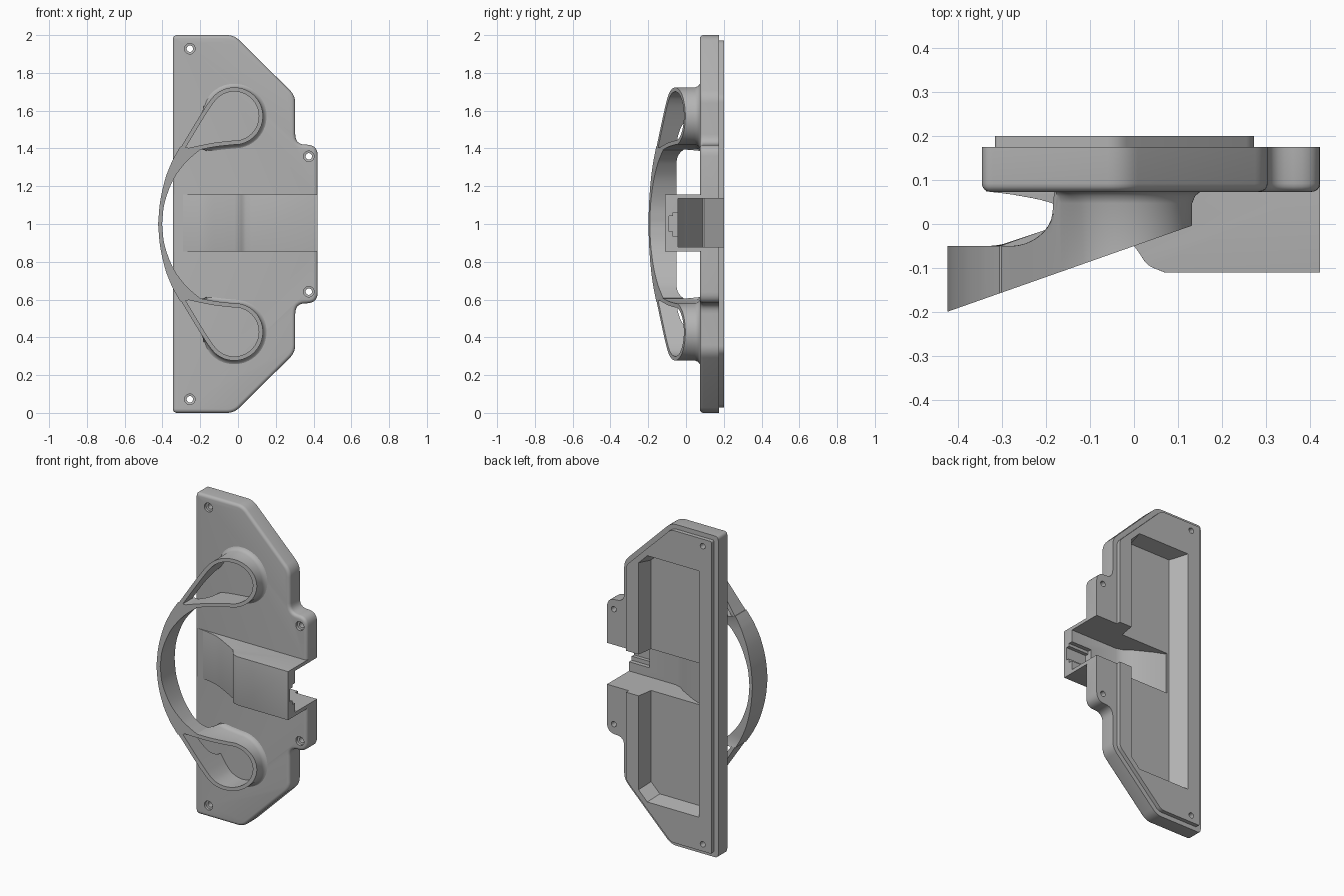
import bpy, bmesh, math
from mathutils import Vector

cube = bpy.data.objects.get("Cube")
if cube:
    bpy.data.objects.remove(cube, do_unlink=True)

grey = bpy.data.materials.new("plain grey")
grey.use_nodes = True
COLOR = (0.45, 0.45, 0.45, 1)
grey.diffuse_color = COLOR
grey.node_tree.nodes["Principled BSDF"].inputs["Base Color"].default_value = COLOR


def loft(name, rings, bevel=None, width=0.02):
    """Skin a list of equal rings; optionally round edges picked by a rule."""
    bm = bmesh.new()
    vs = [[bm.verts.new(p) for p in ring] for ring in rings]
    n = len(vs[0])
    for a, b in zip(vs, vs[1:]):
        for i in range(n):
            j = (i + 1) % n
            bm.faces.new((a[i], a[j], b[j], b[i]))
    bm.faces.new(vs[0])
    bm.faces.new(vs[-1][::-1])
    bmesh.ops.recalc_face_normals(bm, faces=bm.faces)
    if bevel:
        edges = [e for e in bm.edges if bevel(e.verts[0].co, e.verts[1].co)]
        bmesh.ops.bevel(bm, geom=edges, offset=width, segments=4, profile=0.5,
                        affect='EDGES', clamp_overlap=True)
        bmesh.ops.recalc_face_normals(bm, faces=bm.faces)
    me = bpy.data.meshes.new(name)
    bm.to_mesh(me)
    bm.free()
    me.materials.append(grey)
    ob = bpy.data.objects.new(name, me)
    bpy.context.scene.collection.objects.link(ob)
    return ob


def prism_y(name, outline, y0, y1, **kw):
    return loft(name, [[(x, y, z) for x, z in outline] for y in (y0, y1)], **kw)


def prism_z(name, outline, z0, z1, **kw):
    return loft(name, [[(x, y, z) for x, y in outline] for z in (z0, z1)], **kw)


def mirrored(half):
    """Close an upper half outline about the middle height."""
    return half + [(p[0], 2 - p[1], *p[2:]) for p in reversed(half)]


def rounded(points, steps=6):
    """Round each corner (x, z, cut distance) of a polygon."""
    out = []
    for i, (x, z, cut) in enumerate(points):
        p = Vector((x, z))
        if not cut:
            out.append((x, z))
            continue
        a = p + (Vector(points[i - 1][:2]) - p).normalized() * cut
        b = p + (Vector(points[(i + 1) % len(points)][:2]) - p).normalized() * cut
        for k in range(steps + 1):
            t = k / steps
            out.append(tuple(a * (1 - t) ** 2 + p * 2 * t * (1 - t) + b * t * t))
    return out


def smooth_path(points, sub=5):
    """Pass a Catmull-Rom curve through the points."""
    v = [Vector(p) for p in points]
    v = [v[0] * 2 - v[1]] + v + [v[-1] * 2 - v[-2]]
    out = []
    for a, b, c, d in zip(v, v[1:], v[2:], v[3:]):
        for k in range(sub):
            t = k / sub
            out.append((b * 2 + (c - a) * t + (a * 2 - b * 5 + c * 4 - d) * t * t
                        + (b * 3 - a - c * 3 + d) * t ** 3) / 2)
    return out + [v[-2]]


def boolean(target, tool, operation):
    m = target.modifiers.new("cut", 'BOOLEAN')
    m.operation, m.object, m.solver = operation, tool, 'EXACT'
    bpy.context.view_layer.update()
    done = bpy.data.meshes.new_from_object(
        target.evaluated_get(bpy.context.evaluated_depsgraph_get()))
    target.modifiers.clear()
    target.data = done
    bpy.data.objects.remove(tool, do_unlink=True)


def finish(ob):
    ob.data.shade_smooth()
    ob.data.set_sharp_from_angle(angle=math.radians(32))


# Mounting plate with a rounded front edge
FRONT, BACK = 0.073, 0.175
outline = rounded(mirrored([(-0.345, 2, 0.025), (-0.02, 2, 0.04), (0.303, 1.68, 0.04),
                            (0.303, 1.42, 0.055), (0.422, 1.42, 0.06)]))
plate = prism_y("mounting_plate", outline, FRONT, BACK, width=0.02,
                bevel=lambda a, b: max(a.y, b.y) < FRONT + 0.001)

# Stepped lip on the back
lip = rounded(mirrored([(-0.315, 1.972, 0.01), (-0.035, 1.972, 0.025), (0.272, 1.67, 0.025)]))
boolean(plate, prism_y("lip", lip, 0.15, 0.2), 'UNION')

# Ramped cover across the front
ramp = smooth_path([(-0.335, 0.074), (-0.26, 0.064), (-0.18, 0.045), (-0.09, 0.0),
                    (0.0, -0.05)])
corner = smooth_path([(0.012, -0.066), (0.032, -0.093), (0.07, -0.11)], 4)
cover = [tuple(p) for p in ramp + corner] + [(0.422, -0.11), (0.422, 0.12), (-0.335, 0.12)]


def cover_edge(a, b):
    same_side = abs(a.z - b.z) < 0.001
    end = min(a.x, b.x) > 0.42
    nose = end and max(a.y, b.y) < -0.1
    return nose or (same_side and not end and max(a.y, b.y) < 0.07)


boolean(plate, prism_z("cover", cover, 0.855, 1.157, bevel=cover_edge, width=0.016), 'UNION')

# Hollow back pocket with a sloped side
def pocket_ring(y, left, inset):
    r, t = 0.19 - inset, 1.77 - inset
    return [(x, y, z) for x, z in mirrored([(left, t), (r - 0.06, t), (r, t - 0.06)])]


boolean(plate, loft("pocket", [pocket_ring(0.22, -0.242, 0), pocket_ring(0.1, -0.175, 0.02)]),
        'DIFFERENCE')

# Channel under the cover, open at the side and back
channel = [(0.5, 0.25), (0.5, -0.042), (0.1, -0.042), (0.06, -0.03), (0.02, 0.0),
           (-0.09, 0.06), (-0.16, 0.09), (-0.16, 0.25)]
boolean(plate, prism_z("channel", channel, 0.878, 1.136), 'DIFFERENCE')

# Stepped cable recess at the open end
for depth, low, high in ((-0.09, 0.96, 1.042), (-0.068, 0.935, 1.06)):
    recess = [(0.28, depth), (0.5, depth), (0.5, 0), (0.28, 0)]
    boolean(plate, prism_z("recess", recess, low, high), 'DIFFERENCE')

# Counterbored screw holes
for x, z in ((-0.255, 1.928), (0.375, 1.358)):
    for height in (z, 2 - z):
        rings = [[(x + r * math.cos(k * math.tau / 24), y, height + r * math.sin(k * math.tau / 24))
                  for k in range(24)]
                 for y, r in ((0.04, 0.028), (0.09, 0.028), (0.092, 0.017), (0.25, 0.017))]
        boolean(plate, loft("screw_hole", rings), 'DIFFERENCE')
finish(plate)


# Handle: thin walls between a slanted front and a scooped back
def wall(name, left, right, flare=0.0):
    rings = []
    for l, r in zip(left, right):
        out = (l - r).normalized()

        def at(p, back=None, push=0.0):
            front = -0.05 + 0.352 * p.x
            if p.x < -0.28:
                rear = -0.05
            elif p.x < -0.175:
                rear = 0.055 - math.sqrt(max(0, 0.105 ** 2 - (p.x + 0.28) ** 2))
            else:
                rear = FRONT + 0.004
            q = p + out * push * min(1, max(0, (p.x + 0.19) / 0.05))
            return (q.x, front if back is None else rear - back, q.y)

        ring = [at(l), at(r), at(r, 0)]
        if flare:
            ring += [at(l, d * flare, s * flare) for d, s in
                     ((0, 1), (0.15, 0.6), (0.45, 0.22), (1, 0))]
        else:
            ring.append(at(l, 0))
        rings.append(ring)
    finish(loft(name, rings))


def flip(points):
    return [Vector((p.x, 2 - p.y)) for p in points]


# Curved grip joining the two loops
outer = smooth_path([(-0.423, 1), (-0.412, 1.12), (-0.385, 1.24), (-0.352, 1.325),
                     (-0.329, 1.37), (-0.305, 1.41)])
inner = smooth_path([(-0.402, 1), (-0.389, 1.11), (-0.345, 1.23), (-0.288, 1.313),
                     (-0.245, 1.356), (-0.2, 1.393)])
wall("handle_grip", flip(outer)[:0:-1] + outer, flip(inner)[:0:-1] + inner)

# Teardrop loops standing on the plate
path = [(-0.297, 1.394), (-0.26, 1.455), (-0.215, 1.53), (-0.17, 1.602)]
path += [(-0.02 + 0.141 * math.cos(math.radians(a)), 1.571 + 0.141 * math.sin(math.radians(a)))
         for a in range(145, -91, -20)]
path += [(-0.03, 1.43), (-0.12, 1.42), (-0.2, 1.405), (-0.29, 1.385)]
centre = smooth_path(path)
left, right = [], []
for i, p in enumerate(centre):
    d = (centre[min(i + 1, len(centre) - 1)] - centre[max(i - 1, 0)]).normalized()
    side = Vector((-d.y, d.x)) * 0.011
    left.append(p + side)
    right.append(p - side)
wall("upper_handle_loop", left, right, flare=0.03)
wall("lower_handle_loop", flip(left), flip(right), flare=0.03)
